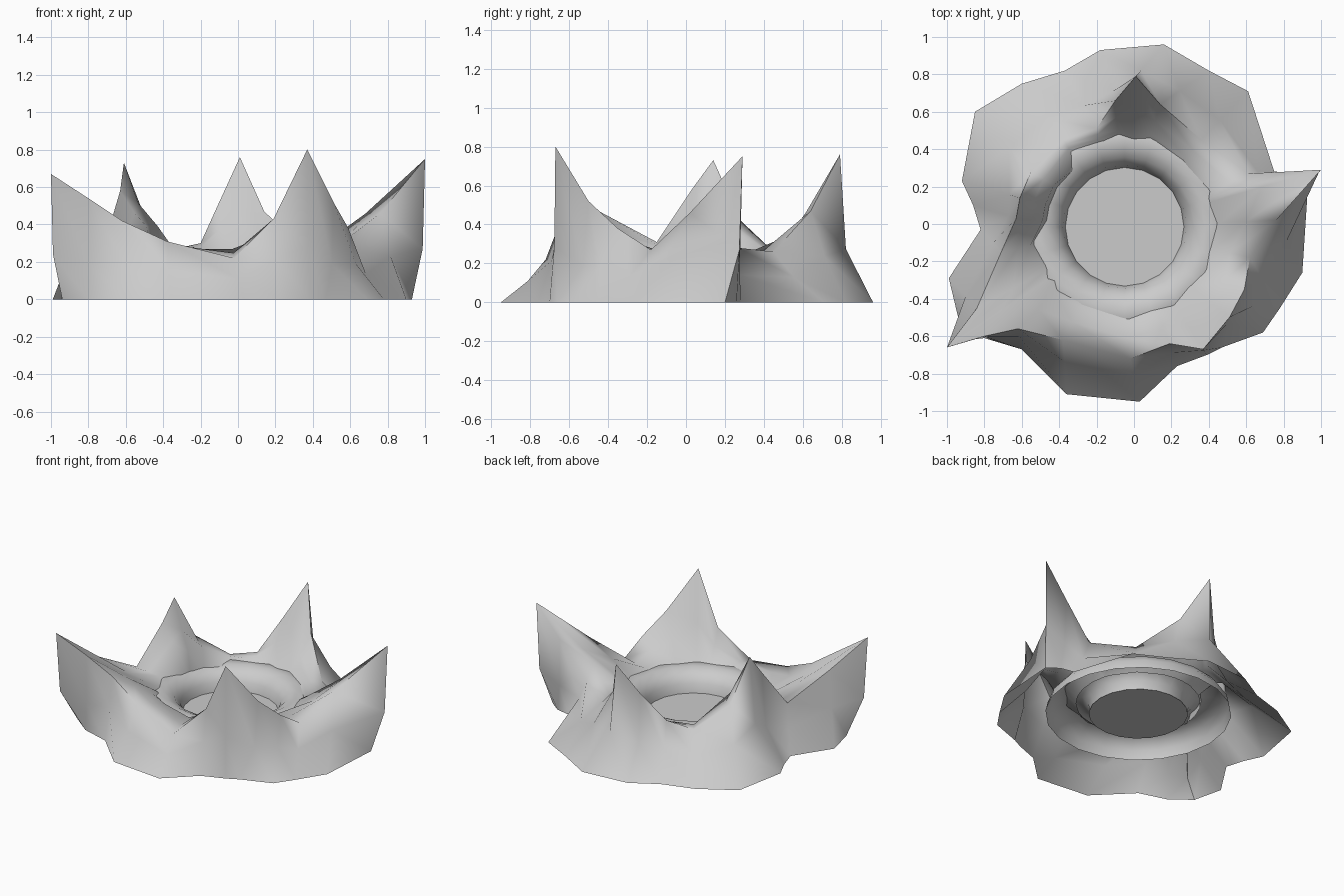
import bpy, bmesh, math
from mathutils import Vector

cube = bpy.data.objects.get("Cube")
if cube:
    bpy.data.objects.remove(cube, do_unlink=True)

grey = bpy.data.materials.new("stone grey")
grey.use_nodes = True
grey.diffuse_color = (0.6, 0.6, 0.6, 1)
grey.node_tree.nodes["Principled BSDF"].inputs["Base Color"].default_value = (0.6, 0.6, 0.6, 1)

CENTRE = Vector((-0.05, -0.015, 0))
FLOOR_HEIGHT = 0.11
RIM_RADIUS = 0.465
RIM_THICKNESS = 0.148


def finish(name, bm, angle):
    """Turn a bmesh into a smooth, coloured object."""
    bmesh.ops.recalc_face_normals(bm, faces=bm.faces[:])
    mesh = bpy.data.meshes.new(name)
    bm.to_mesh(mesh)
    bm.free()
    mesh.materials.append(grey)
    obj = bpy.data.objects.new(name, mesh)
    bpy.context.collection.objects.link(obj)
    bpy.ops.object.select_all(action="DESELECT")
    obj.select_set(True)
    bpy.context.view_layer.objects.active = obj
    bpy.ops.object.shade_smooth_by_angle(angle=math.radians(angle))
    return obj


def bridge(bm, rings):
    """Join a list of closed vertex rings with quads."""
    for lower, upper in zip(rings, rings[1:]):
        for i in range(len(lower)):
            j = (i + 1) % len(lower)
            bm.faces.new((lower[i], lower[j], upper[j], upper[i]))


# Each column of the wall: foot (x, y) and crest (x, y, z)
columns = [
    ((.93, .20), (1, .29, .75)),         # left spike
    ((.90, -.26), (.76, .02, .46)),
    ((.78, -.45), (.62, -.18, .27)),
    ((.69, -.58), (.59, -.35, .38)),
    ((.47, -.66), (.51, -.50, .52)),
    ((.39, -.70), (.37, -.67, .80)),     # front spike
    ((.23, -.76), (.19, -.64, .43)),
    ((.03, -.95), (-.02, -.72, .22)),
    ((-.36, -.91), (-.38, -.62, .31)),
    ((-.60, -.67), (-.62, -.56, .42)),
    ((-.80, -.61), (-.80, -.60, .54)),
    ((-.94, -.50), (-1, -.66, .67)),     # front right spike
    ((-.99, -.29), (-.84, -.45, .47)),
    ((-.82, -.03), (-.71, -.15, .31)),
    ((-.86, .10), (-.63, .03, .58)),
    ((-.92, .23), (-.61, .14, .73)),     # right spike
    ((-.85, .60), (-.55, .28, .42)),
    ((-.60, .75), (-.38, .45, .26)),
    ((-.37, .82), (-.20, .51, .30)),
    ((-.18, .93), (-.10, .66, .52)),
    ((.16, .96), (.01, .79, .76)),       # back spike
    ((.40, .82), (.14, .64, .47)),
    ((.61, .71), (.36, .45, .26)),
    ((.75, .28), (.61, .27, .28)),
    ((.85, .26), (.82, .28, .53)),
]
LOBE = Vector((-.6, .15, .6))

# Spiked wall: an open sheet from the foot over the crest and in under the rim
bm = bmesh.new()
rings = [[] for _ in range(6)]
for i, (foot, crest) in enumerate(columns):
    foot, crest = Vector((*foot, 0)), Vector(crest)
    outward = Vector((crest.x, crest.y, 0)) - CENTRE
    outward.normalize()
    waist = foot.lerp(crest, 0.82 if crest.z > 0.5 else 0.6)
    waist.z = crest.z * (0.36 if crest.z > 0.5 else 0.5)
    rim = CENTRE + outward * (0.49 + 0.025 * (i % 2))
    rim.z = 0.27
    # the inner side of the right spike overhangs the pool rim
    if (crest - LOBE).length < 0.25:
        rim = CENTRE + outward * 0.44
        rim.z = 0.39
    slope = crest.lerp(rim, 0.55)
    slope.z -= 0.08 * max(0, crest.z - 0.4)
    lip = CENTRE + outward * 0.41
    lip.z = 0.19
    for ring, point in zip(rings, (foot, waist, crest, slope, rim, lip)):
        ring.append(bm.verts.new(point))
bridge(bm, rings)
finish("spiked_wall", bm, 75)

# Domed rim around the pool: the upper half of a ring, open underneath
bm = bmesh.new()
rings = []
for step in range(8):
    tilt = math.pi * step / 7
    radius = RIM_RADIUS + RIM_THICKNESS * math.cos(tilt)
    height = FLOOR_HEIGHT + RIM_THICKNESS * math.sin(tilt)
    turns = [math.tau * k / 20 for k in range(20)]
    rings.append([bm.verts.new(CENTRE + Vector((radius * math.cos(t), radius * math.sin(t), height)))
                  for t in turns])
bridge(bm, rings)
finish("pool_rim", bm, 75)

# Flat pool floor
bm = bmesh.new()
bmesh.ops.create_circle(bm, cap_ends=True, segments=20, radius=RIM_RADIUS - RIM_THICKNESS + 0.01)
floor = finish("pool_floor", bm, 30)
floor.location = CENTRE + Vector((0, 0, FLOOR_HEIGHT))
